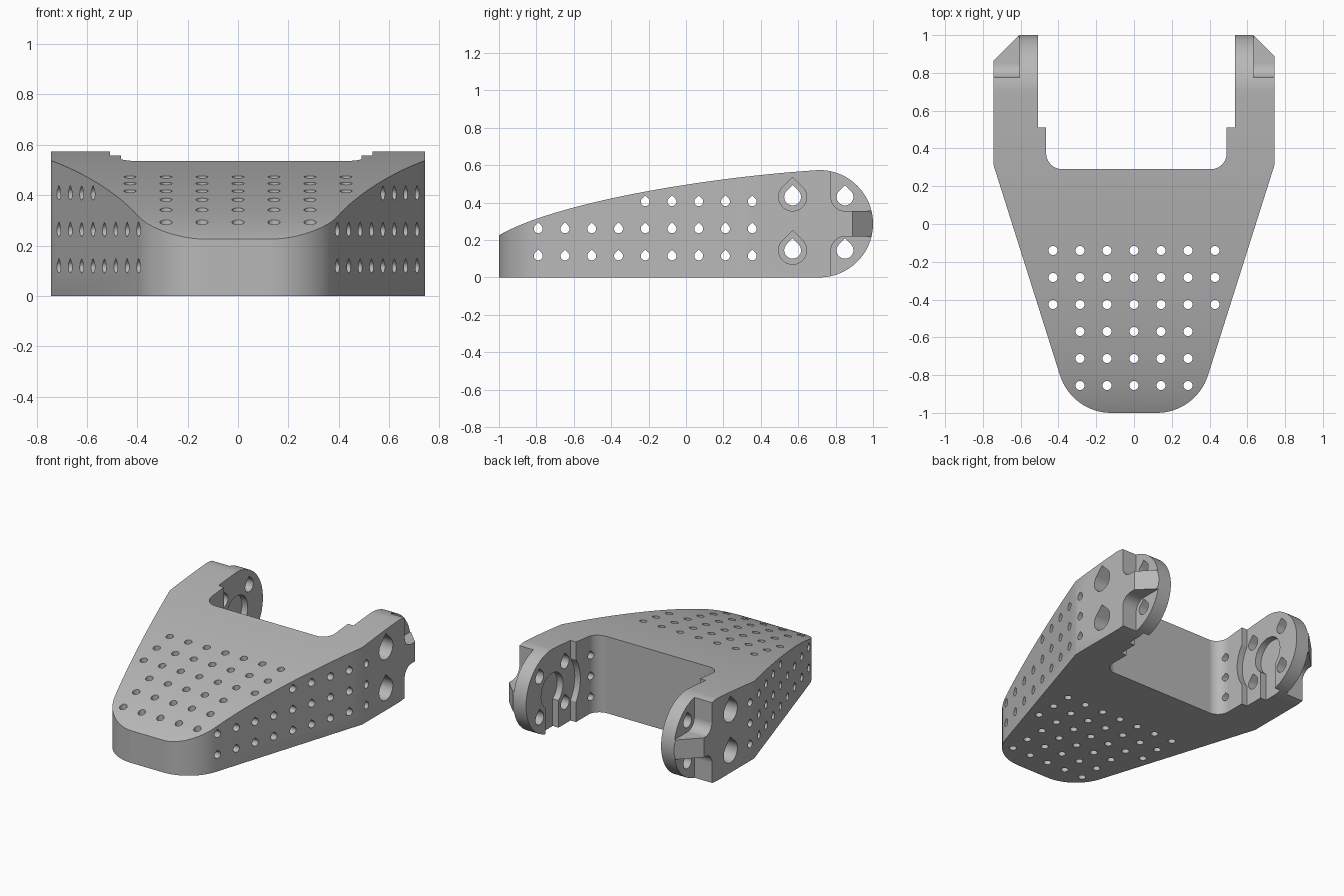
import bpy, bmesh
from math import sin, cos, radians
from mathutils import Vector
from mathutils.geometry import interpolate_bezier

cube = bpy.data.objects.get("Cube")
if cube:
    bpy.data.objects.remove(cube, do_unlink=True)

grey = bpy.data.materials.new("satin grey")
grey.use_nodes = True
grey.diffuse_color = (0.48, 0.48, 0.48, 1)
grey.node_tree.nodes["Principled BSDF"].inputs["Base Color"].default_value = grey.diffuse_color

SHIFT = 0.013      # slot and arm plates sit slightly off centre
HUB = (0.713, 0.287)
INNER, FLOOR = 0.521, 0.62
OUT = 1.2


def arc(cx, cy, r, a, b, n=12):
    angles = [radians(a + (b - a) * i / n) for i in range(n + 1)]
    return [(cx + r * cos(t), cy + r * sin(t)) for t in angles]


def teardrop(cx, cy, r, n=18):
    return arc(cx, cy, r, 135, 405, n) + [(cx, cy + r * 2 ** 0.5)]


def solid(name, prisms):
    """Object made of prisms: (outline, axis, low, high)."""
    bm = bmesh.new()
    for outline, axis, lo, hi in prisms:
        rings = []
        for t in (lo, hi):
            rings.append([bm.verts.new((a, b, t) if axis == "z" else (t, a, b))
                          for a, b in outline])
        n = len(outline)
        bm.faces.new(rings[0][::-1])
        bm.faces.new(rings[1])
        for i in range(n):
            j = (i + 1) % n
            bm.faces.new((rings[0][i], rings[0][j], rings[1][j], rings[1][i]))
    bmesh.ops.recalc_face_normals(bm, faces=bm.faces)
    mesh = bpy.data.meshes.new(name)
    bm.to_mesh(mesh)
    bm.free()
    mesh.materials.append(grey)
    obj = bpy.data.objects.new(name, mesh)
    bpy.context.collection.objects.link(obj)
    return obj


def combine(target, tool, operation="DIFFERENCE"):
    mod = target.modifiers.new("cut", "BOOLEAN")
    mod.operation, mod.solver, mod.object = operation, "EXACT", tool
    bpy.context.view_layer.objects.active = target
    bpy.ops.object.modifier_apply(modifier=mod.name)
    bpy.data.objects.remove(tool, do_unlink=True)


# Plan outline: rounded nose, flared sides, two arms around a filleted slot
nose = arc(0.12, -0.715, 0.285, -90, -17.5, 16)
right = nose + [(0.743, 0.31), (0.743, OUT)]
left = [(-x, y) for x, y in reversed(right)]
slot = ([(0.478, OUT)] + arc(0.393, 0.375, 0.085, 0, -90)
        + arc(-0.393, 0.375, 0.085, 270, 180) + [(-0.478, OUT)])
plan = right + [(x + SHIFT, y) for x, y in slot] + left
body = solid("bracket_body", [(plan, "z", -0.2, 0.8)])

# Side profile: domed top and round arm ends
crown = interpolate_bezier(Vector((-1, 0.225)), Vector((-0.7, 0.4)),
                           Vector((0.1, 0.535)), Vector((HUB[0], 0.574)), 40)
profile = ([(-1.0, 0.0)] + [(p.x, p.y) for p in crown]
           + arc(*HUB, 0.287, 90, -90, 48)[1:])
combine(body, solid("side_profile", [(profile, "x", -1, 1)]), "INTERSECT")

# Step on the inner arm faces, bulging around the hub
step = [(OUT, -1), (OUT, 1), (0.51, 1)] + arc(*HUB, 0.25, 144.3, 215.7, 20) + [(0.51, -1)]
combine(body, solid("inner_step", [(step, "x", SHIFT - INNER, SHIFT + INNER)]))

# Keyhole recess in both inner faces, open at the bottom
key = arc(*HUB, 0.12, -54, 234, 40) + [(HUB[0] - 0.07, -1), (HUB[0] + 0.07, -1)]
depth = INNER + 0.045
combine(body, solid("keyhole", [(key, "x", SHIFT - depth, SHIFT + depth)]))

# Outer arm pockets, web bevels and screw counterbores
bolts = [(y, z) for y in (0.57, 0.85) for z in (0.145, 0.43)]
upper = [(OUT, 1), (0.775, 1)] + arc(0.85, 0.43, 0.075, 180, 270) + [(OUT, 0.355)]
lower = [(y, 2 * HUB[1] - z) for y, z in upper]
pockets, bevels, bores = [], [], []
for s in (-1, 1):
    f = s * FLOOR + SHIFT
    lo, hi = sorted((f, s))
    pockets += [(upper, "x", lo, hi), (lower, "x", lo, hi)]
    bevel = [(f, 1), (f + s * 0.3, 0.7), (f + s * 0.3, OUT), (f, OUT)]
    bevels.append((bevel, "z", 0.19, 0.39))
    bores += [(teardrop(y, z, 0.075, 30), "x", lo, hi) for y, z in bolts[:2]]
combine(body, solid("pockets", pockets))
combine(body, solid("web_bevels", bevels))
combine(body, solid("counterbores", bores))

# Through holes: bolts, side rows and top grid
pitch = 0.143
holes = [(teardrop(y, z, 0.045, 24), "x", -1, 1) for y, z in bolts]
for row, z in enumerate((0.115, 0.26, 0.405)):
    for i in range(4 if row == 2 else 0, 9):
        holes.append((teardrop(-0.79 + i * pitch, z, 0.024, 14), "x", -1, 1))
for row in range(6):
    reach = 3 if row < 3 else 2
    for i in range(-reach, reach + 1):
        ring = arc(i * pitch, -0.14 - row * pitch, 0.024, 0, 342, 19)
        holes.append((ring, "z", -1, 1))
combine(body, solid("holes", holes))

# Smooth curves, crisp edges
bpy.ops.object.select_all(action="DESELECT")
body.select_set(True)
bpy.context.view_layer.objects.active = body
bpy.ops.object.shade_smooth_by_angle(angle=radians(25))
weighted = body.modifiers.new("clean normals", "WEIGHTED_NORMAL")
weighted.keep_sharp = True
